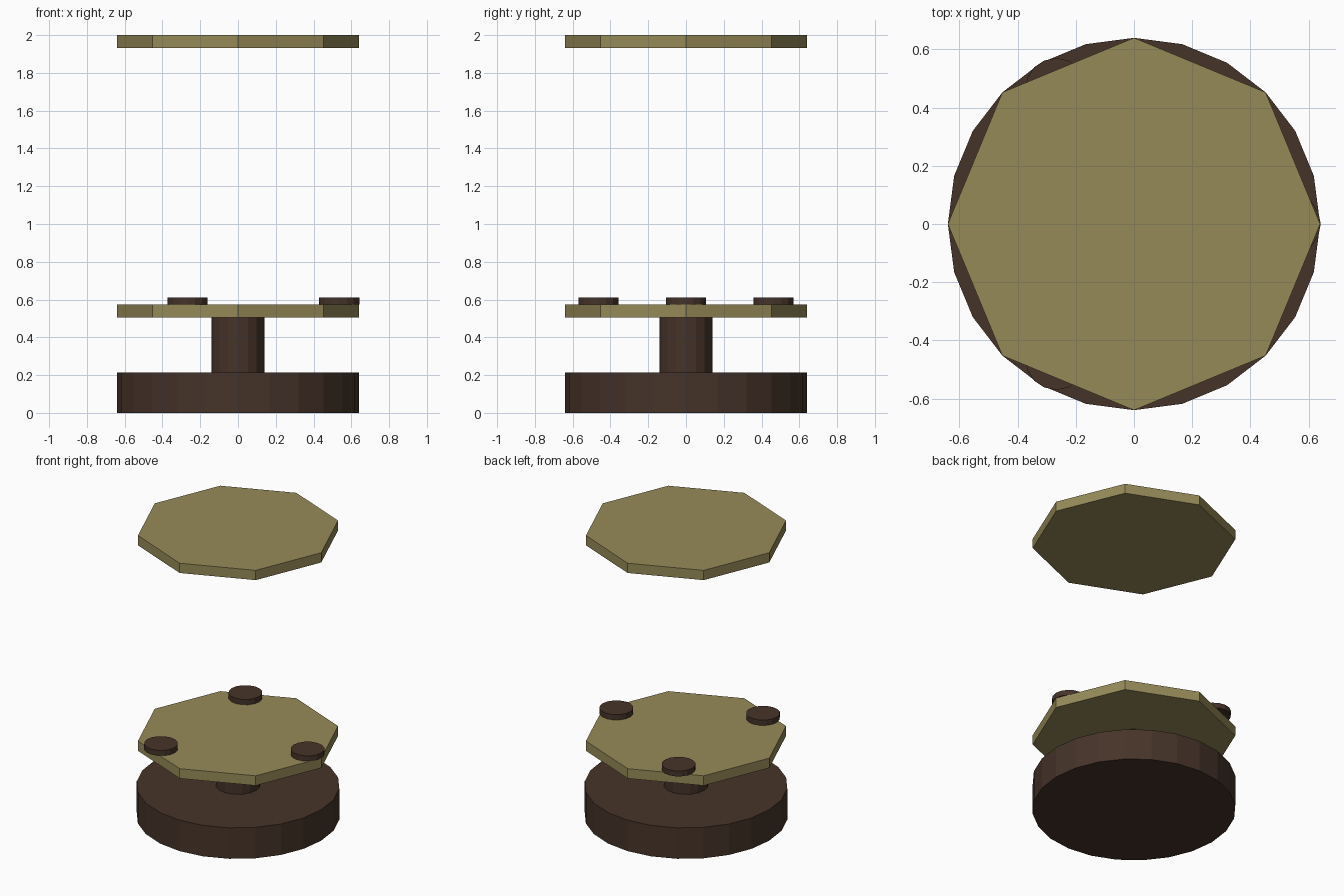
import bpy
from math import sin, cos, radians

if "Cube" in bpy.data.objects:
    bpy.data.objects.remove(bpy.data.objects["Cube"])


def material(name, color):
    mat = bpy.data.materials.new(name)
    mat.diffuse_color = (*color, 1)
    mat.use_nodes = True
    mat.node_tree.nodes["Principled BSDF"].inputs["Base Color"].default_value = mat.diffuse_color
    return mat


def disc(name, sides, radius, z0, z1, mat, x=0, y=0):
    # Primitive cylinders place a vertex on the +y axis
    bpy.ops.mesh.primitive_cylinder_add(
        vertices=sides, radius=radius, depth=z1 - z0,
        location=(x, y, (z0 + z1) / 2))
    obj = bpy.context.object
    obj.name = name
    obj.data.materials.append(mat)
    return obj


brown = material("dark_brown", (0.061, 0.034, 0.022))
olive = material("olive", (0.305, 0.254, 0.098))

# Pedestal
disc("base", 24, 0.64, 0, 0.215, brown)
disc("column", 16, 0.14, 0.215, 0.505, brown)

# Octagonal plates: lower table and floating top
disc("lower_plate", 8, 0.64, 0.505, 0.573, olive)
disc("floating_plate", 8, 0.64, 1.932, 2.0, olive)

# Three studs spaced evenly around the lower plate
for i in range(3):
    a = radians(120 * i)
    disc(f"stud_{i + 1}", 16, 0.107, 0.573, 0.61, brown,
         0.535 * cos(a), 0.535 * sin(a))
